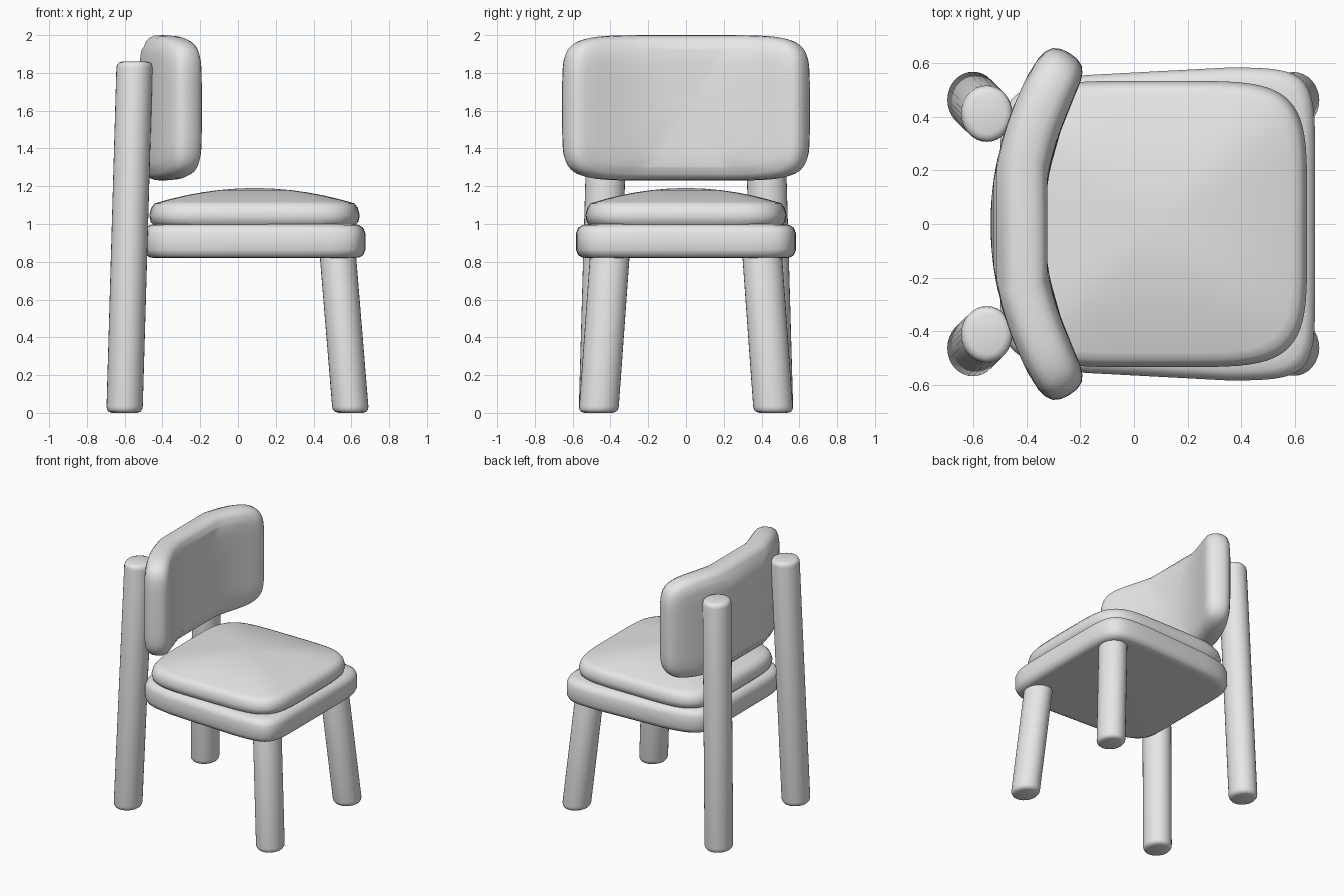
import bpy
import bmesh
from math import cos, sin, pi, sqrt
from mathutils import Vector

cube = bpy.data.objects.get("Cube")
if cube:
    bpy.data.objects.remove(cube, do_unlink=True)

GREY = (0.8, 0.8, 0.8, 1.0)
grey = bpy.data.materials.new("plain_grey")
grey.use_nodes = True
grey.diffuse_color = GREY
grey.node_tree.nodes["Principled BSDF"].inputs["Base Color"].default_value = GREY


def loft(name, rings):
    """Join closed rings of points into one smooth capped solid."""
    bm = bmesh.new()
    loops = [[bm.verts.new(p) for p in ring] for ring in rings]
    n = len(loops[0])
    for low, high in zip(loops, loops[1:]):
        for i in range(n):
            j = (i + 1) % n
            bm.faces.new((low[i], low[j], high[j], high[i]))
    bm.faces.new(loops[0][::-1])
    bm.faces.new(loops[-1])
    bmesh.ops.recalc_face_normals(bm, faces=bm.faces)
    mesh = bpy.data.meshes.new(name)
    bm.to_mesh(mesh)
    bm.free()
    mesh.materials.append(grey)
    obj = bpy.data.objects.new(name, mesh)
    bpy.context.collection.objects.link(obj)
    bpy.ops.object.select_all(action='DESELECT')
    obj.select_set(True)
    bpy.context.view_layer.objects.active = obj
    bpy.ops.object.shade_smooth_by_angle(angle=0.7)
    return obj


def squircle(a, b, power, count=72):
    """Rounded rectangle outline of half sizes a and b."""
    def soft(c):
        return abs(c) ** (2 / power) * (1 if c >= 0 else -1)
    angles = [2 * pi * (i + 0.5) / count for i in range(count)]
    return [(a * soft(cos(t)), b * soft(sin(t))) for t in angles]


# Seat board: narrows towards the back, rounded rim
def board_ring(inset, z):
    ring = []
    for x, y in squircle(0.5875 - inset, 1 - inset / 0.58, 8):
        x += 0.0875
        width = 0.583 - 0.14 * min(x - 0.27, 0) ** 2
        ring.append((x, y * width, z))
    return ring


loft("seat_board", [board_ring(d, z) for d, z in (
    (0.07, 0.82), (0.035, 0.822), (0.012, 0.835), (0, 0.865),
    (0, 0.95), (0.012, 0.98), (0.035, 0.995), (0.07, 1.0))])


# Seat cushion: soft rim with a domed top
def cushion_ring(inset, z):
    return [(x + 0.0875, y, z)
            for x, y in squircle(0.5575 - inset, 0.533 - inset, 5)]


rings = [cushion_ring(d, z) for d, z in (
    (0.1, 0.985), (0.03, 0.988), (0.008, 1.01), (0, 1.045), (0.01, 1.085))]
for s in (0.95, 0.9, 0.8, 0.65, 0.5, 0.35, 0.2, 0.08):
    rings.append([(x + 0.0875, y, 1.19 - 0.09 * s * s)
                  for x, y in squircle(0.5575 * s, 0.533 * s, 5)])
loft("seat_cushion", rings)


# Backrest: padded panel bent around the sitter
def back_ring(scale, inset, h):
    bend = 0.48
    ring = []
    for y, z in squircle((0.637 - inset) * scale, (0.385 - inset) * scale, 6.5):
        normal = Vector((1, -2 * bend * y, 0)).normalized()
        ring.append(Vector((-0.435 + bend * y * y, y, 1.615 + z)) + normal * h)
    return ring


half = [(0.12, 0, 0.1), (0.35, 0, 0.1), (0.6, 0, 0.099), (0.8, 0, 0.096),
        (1, 0.065, 0.09), (1, 0.035, 0.08), (1, 0.014, 0.063), (1, 0.003, 0.035)]
rings = [back_ring(s, d, -h) for s, d, h in half] + [back_ring(1, 0, 0)]
rings += [back_ring(s, d, h) for s, d, h in reversed(half)]
loft("backrest", rings)


# Legs: leaning posts with rounded ends
def leg(name, foot, head, height):
    foot, head = Vector((*foot, 0)), Vector((*head, height))
    rings = []
    ends = ((0.03, 0), (0.012, 0.006), (0.003, 0.018), (0, 0.035))
    levels = list(ends) + [(d, height - z) for d, z in reversed(ends)]
    for inset, z in levels:
        c = foot.lerp(head, z / height)
        rings.append([(c.x + (0.096 - inset) * cos(2 * pi * i / 32),
                       c.y + (0.105 - inset) * sin(2 * pi * i / 32), z)
                      for i in range(32)])
    loft(name, rings)


for side, label in ((1, "left"), (-1, "right")):
    leg("back_leg_" + label, (-0.601, side * 0.463), (-0.547, side * 0.41), 1.86)
    leg("front_leg_" + label, (0.597, side * 0.463), (0.525, side * 0.4), 0.88)
